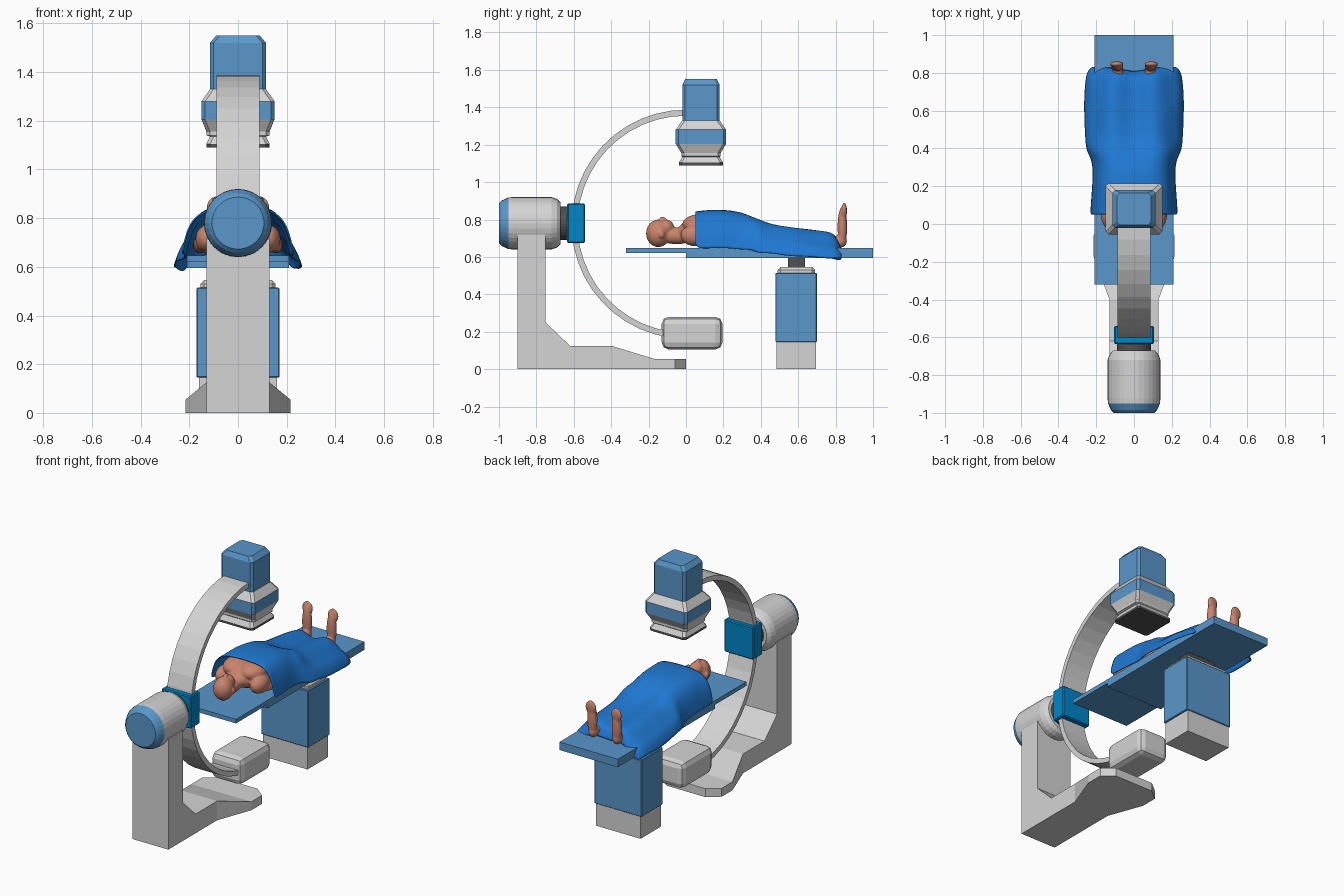
import bpy
import bmesh
import math
from mathutils import Matrix, Vector

default_cube = bpy.data.objects.get("Cube")
if default_cube:
    bpy.data.objects.remove(default_cube, do_unlink=True)


def make_material(name, color):
    material = bpy.data.materials.new(name)
    material.use_nodes = True
    material.diffuse_color = (*color, 1)
    shader = material.node_tree.nodes["Principled BSDF"]
    shader.inputs["Base Color"].default_value = (*color, 1)
    shader.inputs["Roughness"].default_value = 0.7
    return material


light_grey = make_material("light grey casing", (0.66, 0.66, 0.66))
panel_blue = make_material("panel blue", (0.1, 0.31, 0.6))
bracket_blue = make_material("bracket blue", (0.0, 0.24, 0.58))
sheet_blue = make_material("sheet blue", (0.014, 0.19, 0.65))
dark_grey = make_material("dark grey", (0.08, 0.08, 0.08))
skin = make_material("skin", (0.58, 0.23, 0.15))


def finish(name, bm, materials):
    bmesh.ops.recalc_face_normals(bm, faces=bm.faces[:])
    mesh = bpy.data.meshes.new(name)
    bm.to_mesh(mesh)
    bm.free()
    for material in materials:
        mesh.materials.append(material)
    obj = bpy.data.objects.new(name, mesh)
    bpy.context.scene.collection.objects.link(obj)
    return obj


def loft(name, rings, materials, bands=None, closed=True):
    """Skin a row of equal rings; bands gives a material index per segment."""
    bm = bmesh.new()
    rows = [[bm.verts.new(point) for point in ring] for ring in rings]
    bands = bands or [0] * (len(rows) - 1)
    count = len(rows[0])
    for lower, upper, band in zip(rows, rows[1:], bands):
        for i in range(count if closed else count - 1):
            j = (i + 1) % count
            face = bm.faces.new((lower[i], lower[j], upper[j], upper[i]))
            face.material_index = band
    if closed:
        bm.faces.new(rows[0]).material_index = bands[0]
        bm.faces.new(rows[-1]).material_index = bands[-1]
    return finish(name, bm, materials)


def box(name, low, high, material, bevel=0.0, segments=1):
    low, high = Vector(low), Vector(high)
    bm = bmesh.new()
    bmesh.ops.create_cube(bm, size=1)
    for vert in bm.verts:
        vert.co = (low + high) / 2 + vert.co * (high - low)
    obj = finish(name, bm, [material])
    if bevel:
        modifier = obj.modifiers.new("Bevel", "BEVEL")
        modifier.width = bevel
        modifier.segments = segments
    return obj


def side_prism(name, profile, half_width, material):
    rings = [[(x, y, z) for y, z in profile] for x in (-half_width, half_width)]
    return loft(name, rings, [material])


def turned(name, stations, materials, bands, sides=32):
    """Lathe about the y axis at the height of the rotation motor."""
    angles = [math.tau * i / sides for i in range(sides)]
    rings = [[(r * math.cos(a), y, AXIS + r * math.sin(a)) for a in angles]
             for y, r in stations]
    return loft(name, rings, materials, bands)


def smooth(obj):
    for polygon in obj.data.polygons:
        polygon.use_smooth = True


AXIS = 0.78

# Floor stand: upright column with a sloped heel, then a flared foot
side_prism("stand_column", [(-0.9, 0), (-0.9, 0.72), (-0.75, 0.72), (-0.75, 0.25),
                            (-0.73, 0.23), (-0.62, 0.125), (-0.4, 0.125), (-0.4, 0)],
           0.13, light_grey)
foot = [(-0.4, 0.13, 0.125), (-0.17, 0.215, 0.055), (-0.06, 0.215, 0.055), (0, 0.14, 0.055)]
loft("stand_foot", [[(-w, y, 0), (w, y, 0), (w, y, top), (-w, y, top)]
                    for y, w, top in foot], [light_grey])

# Rotation motor, its collar and the arm bracket
turned("motor_housing", [(-1, 0.107), (-0.985, 0.122), (-0.95, 0.138), (-0.92, 0.14),
                         (-0.72, 0.14), (-0.69, 0.13), (-0.67, 0.11)],
       [light_grey, panel_blue], [1, 1, 0, 0, 0, 0])
turned("motor_collar", [(-0.68, 0.09), (-0.62, 0.09)], [dark_grey], [0])
box("arm_bracket", (-0.105, -0.635, 0.675), (0.105, -0.54, 0.885), bracket_blue, 0.006)

# Curved arm
arc = [math.radians(90 + 172 * i / 22) for i in range(23)]
loft("curved_arm", [[(x, r * math.cos(a), AXIS - 0.005 + r * math.sin(a))
                     for x, r in ((-0.088, 0.58), (0.088, 0.58), (0.088, 0.612), (-0.088, 0.612))]
                    for a in arc], [light_grey])

# Detector hanging from the upper end of the arm
detector = [(1.09, 0.13, 0.118), (1.105, 0.13, 0.118), (1.135, 0.115, 0.1), (1.14, 0.13, 0.105),
            (1.155, 0.13, 0.105), (1.205, 0.15, 0.135), (1.28, 0.15, 0.135), (1.33, 0.115, 0.1),
            (1.52, 0.115, 0.1), (1.55, 0.09, 0.085)]


def clipped_rectangle(z, w, d, clip=0.015):
    corners = []
    for sx, sy in ((1, 1), (-1, 1), (-1, -1), (1, -1)):
        pair = [(sx * w, 0.08 + sy * (d - clip), z), (sx * (w - clip), 0.08 + sy * d, z)]
        corners += pair if sx == sy else pair[::-1]
    return corners


loft("detector", [clipped_rectangle(*station) for station in detector],
     [light_grey, panel_blue, dark_grey], [2, 0, 0, 0, 0, 1, 0, 1, 1])

# Emitter at the lower end of the arm
box("emitter", (-0.11, -0.13, 0.105), (0.11, 0.195, 0.28), light_grey, 0.038, 2)

# Table top and its pedestal
side_prism("table_top", [(-0.32, 0.62), (-0.32, 0.647), (1, 0.647), (1, 0.595),
                         (0, 0.595), (0, 0.62)], 0.21, panel_blue)
box("pedestal_base", (-0.16, 0.485, 0), (0.16, 0.695, 0.15), light_grey)
box("pedestal_cover", (-0.17, 0.478, 0.145), (0.17, 0.7, 0.515), panel_blue, 0.004)
box("pedestal_cap", (-0.155, 0.49, 0.5), (0.155, 0.69, 0.545), light_grey, 0.015)
box("pedestal_neck", (-0.1, 0.545, 0.53), (0.1, 0.635, 0.6), dark_grey)

# Patient, blended from ellipsoids: centre, radii
middle = [((0, -0.148, 0.726), (0.06, 0.066, 0.074)),   # skull
          ((0, -0.108, 0.757), (0.043, 0.045, 0.043)),  # jaw
          ((0, -0.125, 0.803), (0.011, 0.018, 0.013)),  # nose
          ((0, -0.05, 0.712), (0.045, 0.09, 0.045)),    # neck
          ((0, 0.17, 0.735), (0.14, 0.22, 0.09))]       # torso
paired = [((0.062, -0.13, 0.72), (0.008, 0.015, 0.02)),  # ear
          ((0.06, 0.08, 0.775), (0.08, 0.1, 0.055)),     # chest
          ((0.125, 0.05, 0.715), (0.05, 0.08, 0.058)),   # shoulder
          ((0.155, 0.2, 0.69), (0.03, 0.17, 0.035)),     # arm
          ((0.085, 0.58, 0.685), (0.05, 0.27, 0.045)),   # leg
          ((0.086, 0.825, 0.685), (0.03, 0.036, 0.036)),  # heel
          ((0.088, 0.836, 0.76), (0.032, 0.026, 0.11)),  # sole
          ((0.092, 0.846, 0.845), (0.037, 0.015, 0.045))]  # toes
bm = bmesh.new()
blobs = middle + paired + [((-c[0], c[1], c[2]), r) for c, r in paired]
for centre, radii in blobs:
    placement = Matrix.Translation(centre) @ Matrix.Diagonal((*radii, 1))
    bmesh.ops.create_icosphere(bm, subdivisions=3, radius=1, matrix=placement)
patient = finish("patient", bm, [skin])
remesh = patient.modifiers.new("Blend", "REMESH")
remesh.mode = "VOXEL"
remesh.voxel_size = 0.006
remesh.use_smooth_shade = True
relax = patient.modifiers.new("Relax", "SMOOTH")
relax.iterations = 4

# Draped sheet: cross sections morph from the torso to the two legs
torso_shape = [(0, 1), (0.3, 1), (0.56, 0.96), (0.78, 0.78), (0.9, 0.5), (0.96, 0.25), (1, 0)]
legs_shape = [(0, 0.76), (0.2, 0.88), (0.38, 1), (0.58, 0.84), (0.76, 0.55), (0.92, 0.36), (1, 0)]
# y, half width, top height, hem height
stations = [(0.05, 0.228, 0.84, 0.652), (0.1, 0.226, 0.848, 0.65), (0.2, 0.218, 0.85, 0.648),
            (0.29, 0.214, 0.838, 0.642), (0.35, 0.225, 0.82, 0.635), (0.39, 0.25, 0.806, 0.625),
            (0.45, 0.255, 0.778, 0.62), (0.55, 0.26, 0.765, 0.61), (0.66, 0.262, 0.75, 0.6),
            (0.76, 0.255, 0.738, 0.592), (0.805, 0.245, 0.725, 0.588), (0.83, 0.225, 0.66, 0.586)]
rings = []
for row, (y, width, top, hem) in enumerate(stations):
    blend = min(max((y - 0.3) / 0.2, 0), 1)
    half = []
    for (tx, tz), (lx, lz) in zip(torso_shape, legs_shape):
        px = tx + (lx - tx) * blend
        pz = tz + (lz - tz) * blend
        half.append((px * width, pz))
    ring = []
    for side, points in ((-1, half[:0:-1]), (1, half)):
        for x, pz in points:
            fold = 0.007 * math.sin(y * 38 + side * x * 30 + side) * (1 - pz * 0.6)
            dip = 0.025 * max(0, 1 - x / 0.15) if row >= len(stations) - 2 else 0
            ring.append((side * (x + fold * pz), y - dip, hem + (top - hem) * pz + fold))
    rings.append(ring)
sheet = loft("draped_sheet", rings, [sheet_blue], closed=False)
subdivision = sheet.modifiers.new("Subdivision", "SUBSURF")
subdivision.levels = subdivision.render_levels = 2
thickness = sheet.modifiers.new("Thickness", "SOLIDIFY")
thickness.thickness = 0.006
thickness.offset = 0
smooth(sheet)
